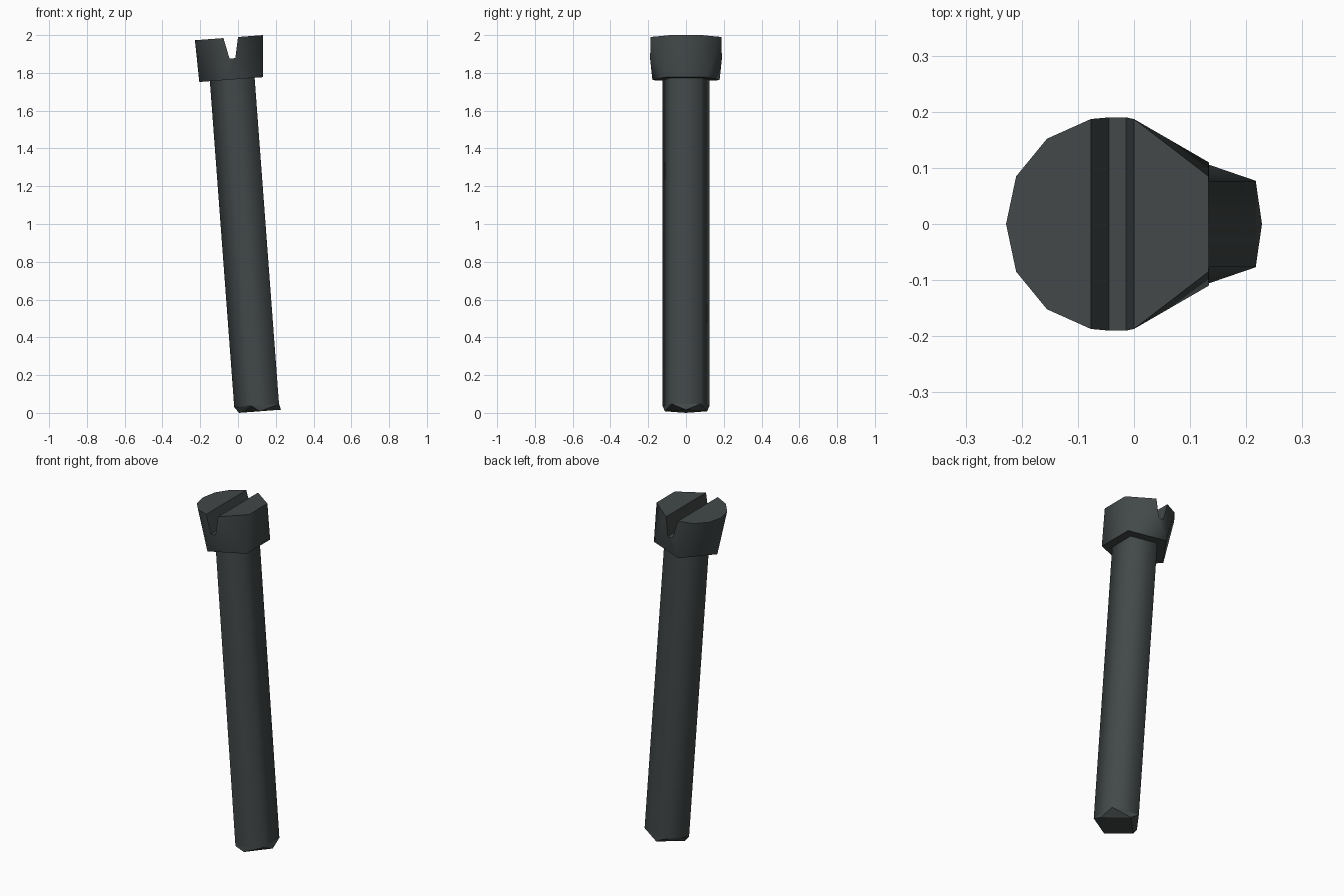
import bpy, bmesh, math

if "Cube" in bpy.data.objects:
    bpy.data.objects.remove(bpy.data.objects["Cube"])

TILT = 0.0756  # slope of every cross-section of the leaning screw

steel = bpy.data.materials.new("dark_steel")
steel.diffuse_color = (0.055, 0.065, 0.065, 1)
steel.use_nodes = True
steel.node_tree.nodes["Principled BSDF"].inputs["Base Color"].default_value = steel.diffuse_color


def ring(cx, z, radius, sides):
    """Tilted polygon with one corner facing -x, z is the height at its centre."""
    pts = []
    for i in range(sides):
        a = math.pi + 2 * math.pi * i / sides
        dx = radius * math.cos(a)
        pts.append((cx + dx, radius * math.sin(a), z + TILT * dx))
    return pts


def add_part(name, points, smooth, flat):
    bm = bmesh.new()
    v = {k: bm.verts.new(p) for k, p in points.items()}
    for faces, is_smooth in ((smooth, True), (flat, False)):
        for f in faces:
            bm.faces.new([v[k] for k in f]).smooth = is_smooth
    bmesh.ops.recalc_face_normals(bm, faces=bm.faces[:])
    mesh = bpy.data.meshes.new(name)
    bm.to_mesh(mesh)
    bm.free()
    mesh.materials.append(steel)
    obj = bpy.data.objects.new(name, mesh)
    bpy.context.collection.objects.link(obj)


# Shaft: five-sided, closing in to a four-sided tip
pts = {}
for tag, (cx, z, r, n) in {"t": (-0.018, 1.766, 0.131, 5),
                           "p": (0.111, 0.040, 0.131, 5),
                           "d": (0.1165, 0.0085, 0.1115, 4)}.items():
    for i, p in enumerate(ring(cx, z, r, n)):
        pts[f"{tag}{i}"] = p
sides = [(f"t{i}", f"t{(i + 1) % 5}", f"p{(i + 1) % 5}", f"p{i}") for i in range(5)]
tip = [("d0", "d1", "d2", "d3"), ("p2", "p3", "d2")]
for p1, p2, d1 in (("p1", "p2", "d1"), ("p4", "p3", "d3")):
    tip += [("p0", p1, "d0"), ("d0", p1, d1), (p1, p2, d1), (p2, "d2", d1)]
add_part("screw_shaft", pts, sides, tip + [[f"t{i}" for i in range(5)]])

# Slotted head: five-sided underside, rounder top, tapered slot along y
def top(x, y):
    return (x, y, 1.99 + TILT * x)

b = ring(-0.018, 1.766, 0.187, 5)
half = {"B1": (b[1][0], abs(b[1][1]), b[1][2]), "B2": (b[2][0], abs(b[2][1]), b[2][2]),
        "L1": top(-0.21, 0.085), "L2": top(-0.155, 0.152), "L3": top(-0.077, 0.187),
        "F1": (-0.045, 0.19, 1.876), "F2": (-0.014, 0.19, 1.878),
        "R1": top(0.0, 0.187), "R2": top(0.133, 0.085)}
pts = {"B0": b[0], "L0": top(-0.228, 0)}
for k, (x, y, z) in half.items():
    pts[k + "+"] = (x, y, z)
    pts[k + "-"] = (x, -y, z)
wall = [("R2+", "R2-", "B2-", "B2+")]
strip = ["B0 L0 L1", "B0 L1 L2", "B0 L2 B1", "B1 L2 L3", "B1 L3 F1",
         "B1 F1 F2", "B1 F2 B2", "F2 R1 B2", "R1 R2 B2"]
for s in "+-":
    wall += [[k if k in pts else k + s for k in f.split()] for f in strip]
flat = [("L0", "L1+", "L2+", "L3+", "L3-", "L2-", "L1-"),
        ("R1+", "R2+", "R2-", "R1-"),
        ("B0", "B1+", "B2+", "B2-", "B1-")]
flat += [(a + "+", c + "+", c + "-", a + "-")
         for a, c in (("L3", "F1"), ("F1", "F2"), ("F2", "R1"))]
add_part("screw_head", pts, wall, flat)
